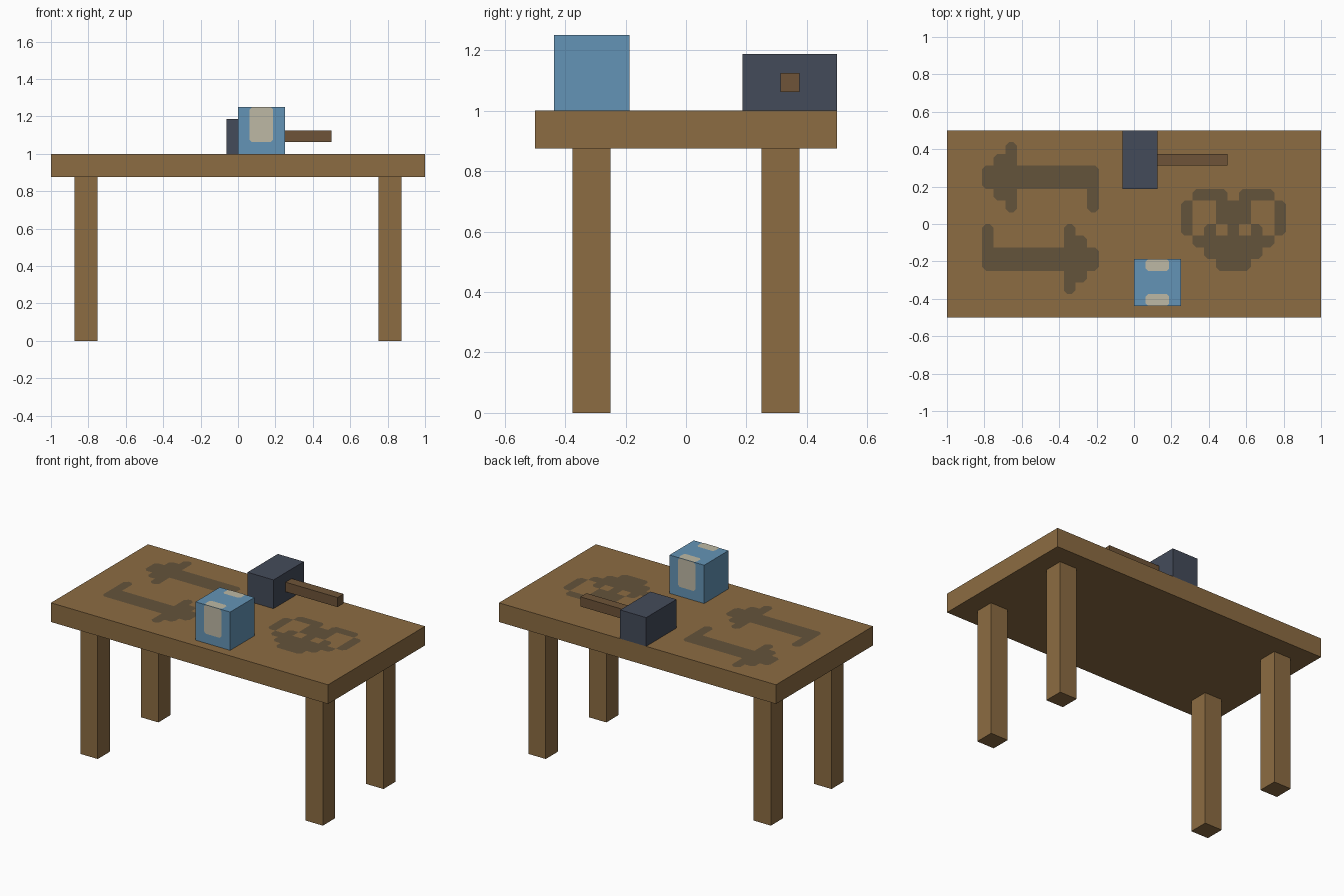
import bpy, bmesh
from mathutils import Vector

if "Cube" in bpy.data.objects:
    bpy.data.objects.remove(bpy.data.objects["Cube"], do_unlink=True)

P = 1 / 16  # size of one grid cell


def material(name, r, g, b):
    lin = [(c / 255 / 12.92) if c / 255 <= 0.04045 else ((c / 255 + 0.055) / 1.055) ** 2.4
           for c in (r, g, b)] + [1.0]
    m = bpy.data.materials.new(name)
    m.use_nodes = True
    m.diffuse_color = lin
    m.node_tree.nodes["Principled BSDF"].inputs["Base Color"].default_value = lin
    return m


wood = material("wood", 140, 108, 66)
dark_wood = material("dark wood", 110, 84, 56)
mark_brown = material("mark brown", 100, 83, 59)
iron = material("dark iron", 68, 75, 90)
blue = material("blue", 100, 148, 182)
cream = material("cream", 190, 185, 165)


def finish(name, bm, mat):
    me = bpy.data.meshes.new(name)
    bm.to_mesh(me)
    bm.free()
    me.materials.append(mat)
    ob = bpy.data.objects.new(name, me)
    bpy.context.collection.objects.link(ob)
    return ob


def box(name, lo, hi, mat):
    lo, hi = Vector(lo), Vector(hi)
    bm = bmesh.new()
    bmesh.ops.create_cube(bm, size=1)
    for v in bm.verts:
        v.co = Vector([(c + 0.5) * (h - l) + l for c, l, h in zip(v.co, lo, hi)])
    return finish(name, bm, mat)


def decal(name, rows, origin, u, v, mat, cut=0.02):
    """Flat pattern from rows of cells; origin is its top left corner.
    Free corners of the cells are cut off."""
    origin, u, v = Vector(origin), Vector(u), Vector(v)

    def full(c, r):
        return 0 <= r < len(rows) and 0 <= c < len(rows[r]) and rows[r][c] == "#"

    bm = bmesh.new()
    for r, row in enumerate(rows):
        for c in range(len(row)):
            if not full(c, r):
                continue
            pts = []
            for sx, sy in ((-1, -1), (1, -1), (1, 1), (-1, 1)):
                x, y = (c + 0.5 + sx / 2) * P, (-r - 0.5 + sy / 2) * P
                if full(c + sx, r) or full(c, r - sy) or full(c + sx, r - sy):
                    pts.append((x, y))
                else:
                    pair = [(x, y - sy * cut), (x - sx * cut, y)]
                    pts += pair if sx * sy > 0 else pair[::-1]
            bm.faces.new([bm.verts.new(origin + u * x + v * y) for x, y in pts])
    bmesh.ops.remove_doubles(bm, verts=bm.verts, dist=1e-5)
    return finish(name, bm, mat)


# Table
box("table_top", (-1, -0.5, 0.875), (1, 0.5, 1), wood)
for sx, side in ((1, "left"), (-1, "right")):
    for sy, end in ((-1, "front"), (1, "back")):
        x, y = sx * 13 * P, sy * 5 * P
        box(f"{end}_{side}_leg", (x - P, y - P, 0), (x + P, y + P, 0.875), wood)

# Hammer lying on the table
box("hammer_head", (-P, 3 * P, 1), (2 * P, 8 * P, 1 + 3 * P), iron)
box("hammer_handle", (2 * P, 5 * P, 1 + P), (8 * P, 6 * P, 1 + 2 * P), dark_wood)

# Blue box with cream bands
x0, y0, y1, top = 0, -7 * P, -3 * P, 1.25
E = 0.002
box("blue_box", (x0, y0, 1), (x0 + 4 * P, y1, top), blue)
X, Y, Z = (1, 0, 0), (0, 1, 0), (0, 0, 1)
decal("front_band", ["##"] * 3, (x0 + P, y0 - E, top), X, Z, cream, 0.012)
decal("back_band", ["##"] * 3, (x0 + 3 * P, y1 + E, top), (-1, 0, 0), Z, cream, 0.012)
decal("top_bands", ["##", "  ", "  ", "##"], (x0 + P, y1, top + E), X, Y, cream, 0.012)

# Painted tool marks on the table top, the second one turned half round
tool = ["  #       ",
        " ##       ",
        "##########",
        "##########",
        " ##      #",
        "  #      #"]
decal("back_tool_mark", tool, (-13 * P, 7 * P, 1 + E), X, Y, mark_brown)
decal("front_tool_mark", [r[::-1] for r in tool[::-1]], (-13 * P, 0, 1 + E), X, Y, mark_brown)

# Painted emblem mark
emblem = [" ### ### ",
          "#  ###  #",
          "#  ###  #",
          "# # # # #",
          " ####### ",
          "  #####  ",
          "   ###   "]
decal("emblem_mark", emblem, (4 * P, 3 * P, 1 + E), X, Y, mark_brown)
